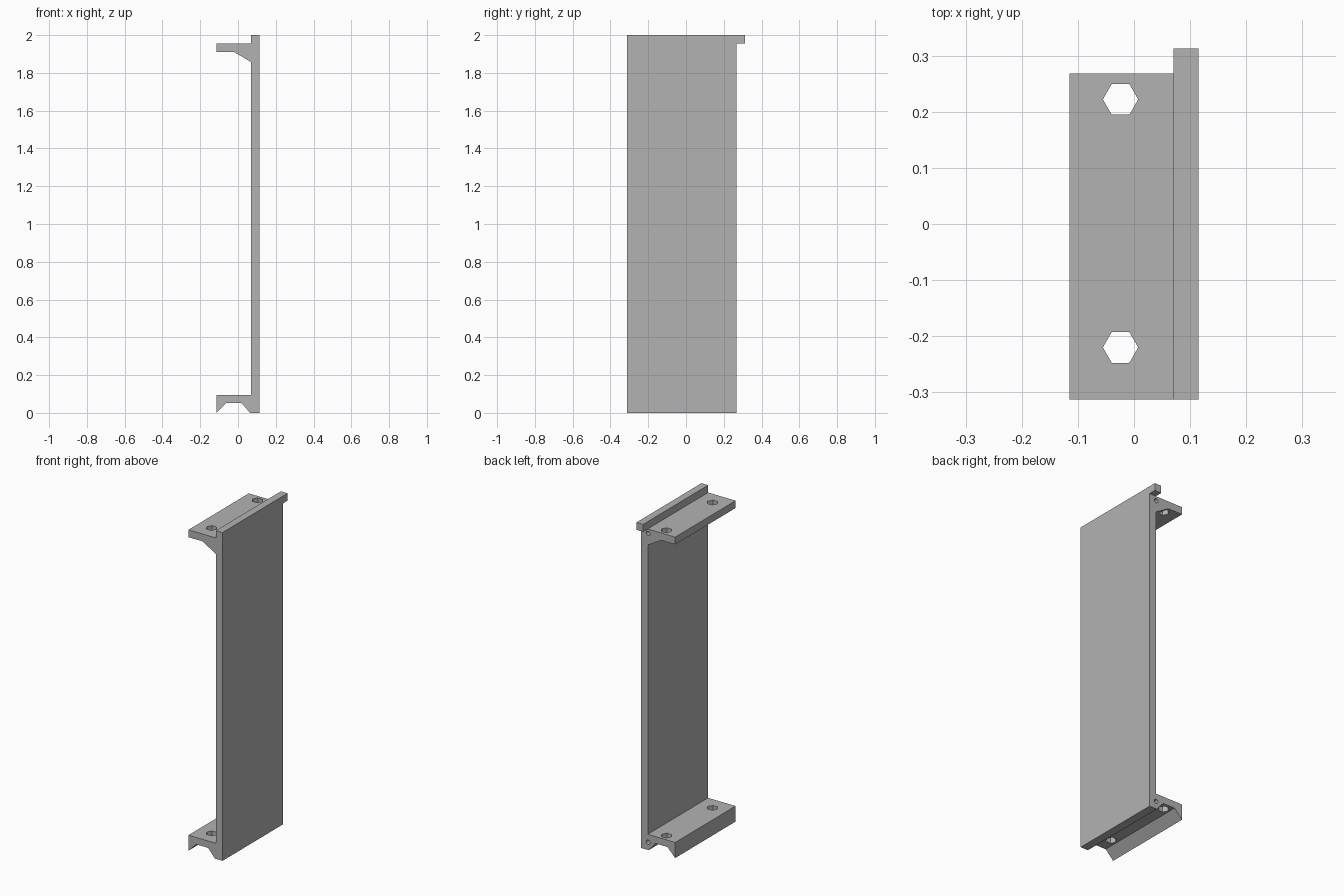
import bpy
import math
from mathutils import Vector

default = bpy.data.objects.get("Cube")
if default:
    bpy.data.objects.remove(default, do_unlink=True)

grey = bpy.data.materials.new("plain grey")
grey.use_nodes = True
grey.diffuse_color = (0.45, 0.45, 0.45, 1)
grey.node_tree.nodes["Principled BSDF"].inputs["Base Color"].default_value = grey.diffuse_color

FRONT, BACK, LIP_BACK = -0.313, 0.268, 0.313
OUTER, INNER, EDGE = 0.115, 0.07, -0.115


def extrude(name, profile, y0, y1):
    """Prism with an (x, z) outline running from y0 to y1."""
    n = len(profile)
    verts = [(x, y, z) for y in (y0, y1) for x, z in profile]
    faces = [list(range(n)), list(range(2 * n - 1, n - 1, -1))]
    faces += [(i, i + n, (i + 1) % n + n, (i + 1) % n) for i in range(n)]
    mesh = bpy.data.meshes.new(name)
    mesh.from_pydata(verts, [], faces)
    mesh.materials.append(grey)
    obj = bpy.data.objects.new(name, mesh)
    bpy.context.collection.objects.link(obj)
    return obj


def cut_hole(target, sides, radius, depth, location, rotation=(0, 0, 0)):
    """Subtract a prism from the target and discard the cutter."""
    bpy.ops.mesh.primitive_cylinder_add(vertices=sides, radius=radius, depth=depth,
                                        location=location, rotation=rotation)
    cutter = bpy.context.object
    cutter.name = "hole_cutter"
    cutter.hide_render = True
    cutter.data.materials.append(grey)
    mod = target.modifiers.new("hole", 'BOOLEAN')
    mod.operation = 'DIFFERENCE'
    mod.solver = 'EXACT'
    mod.object = cutter
    bpy.context.view_layer.objects.active = target
    bpy.ops.object.modifier_apply(modifier=mod.name)
    bpy.data.objects.remove(cutter, do_unlink=True)


# Wall with both flanges, the top haunch and the bottom groove
bracket = extrude("wall_bracket", [
    (EDGE, 0), (-0.062, 0.053), (0.018, 0.053), (0.06, 0.004), (0.064, 0), (OUTER, 0),
    (OUTER, 2), (INNER, 2), (INNER, 1.955), (EDGE, 1.955),
    (EDGE, 1.91), (-0.02, 1.91), (INNER, 1.857),
    (INNER, 0.095), (EDGE, 0.095)], FRONT, BACK)

# Hexagonal bolt holes through each flange
for z in (1.93, 0.06):
    for y in (0.222, -0.22):
        cut_hole(bracket, 6, 0.0315, 0.2, (-0.024, y, z), (0, 0, math.pi / 2))

# Small blind screw holes in the back end
for z in (1.928, 0.047):
    cut_hole(bracket, 12, 0.013, 0.24, Vector((0.068, BACK, z)), (math.pi / 2, 0, 0))

# Lip overhanging the back at the top of the wall
extrude("top_lip", [(INNER, 1.955), (OUTER, 1.955), (OUTER, 2), (INNER, 2)], BACK, LIP_BACK)
